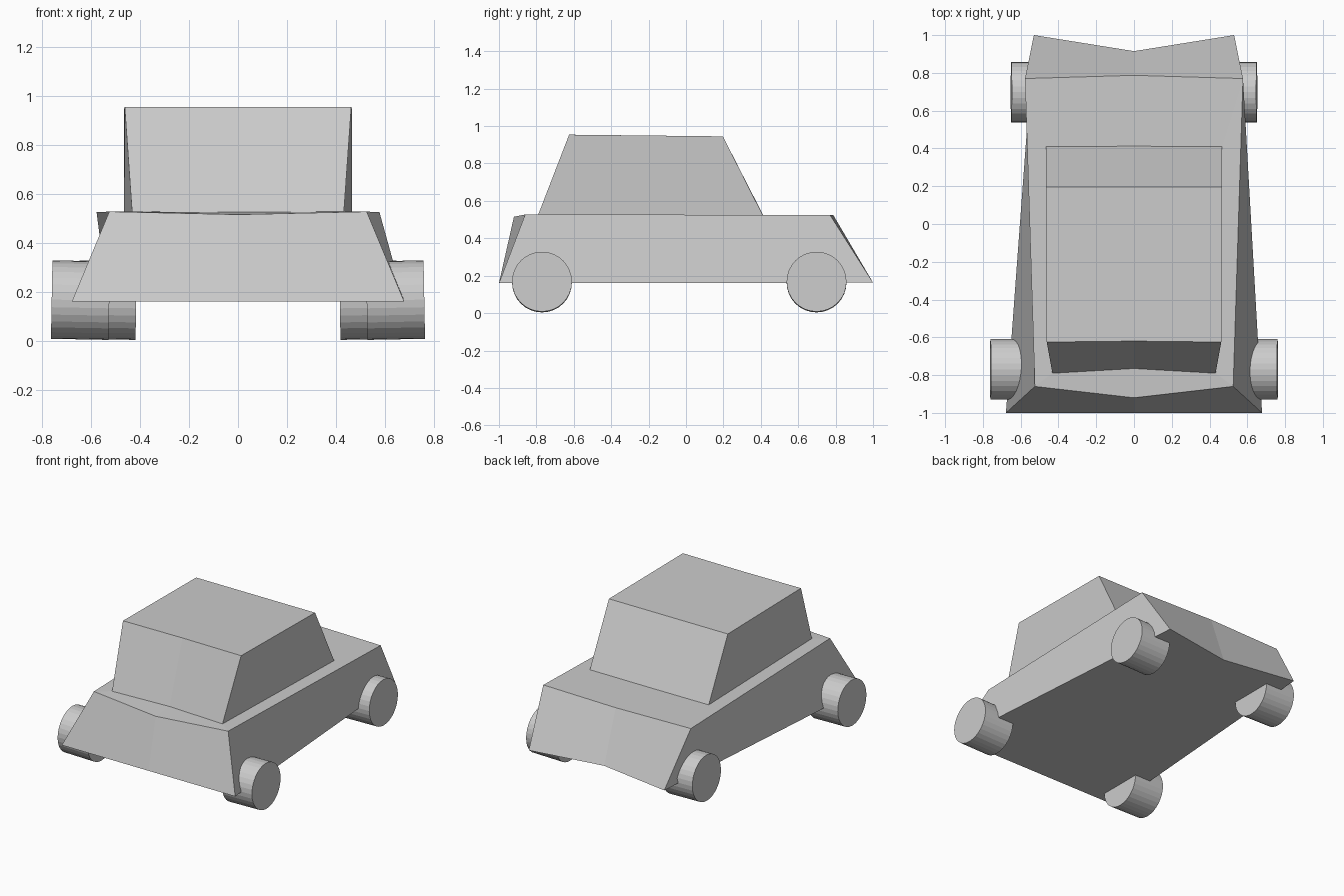
import bpy, bmesh, math
from mathutils import Matrix

if "Cube" in bpy.data.objects:
    bpy.data.objects.remove(bpy.data.objects["Cube"])


def ring(front_mid, front_corner, rear_corner, rear_mid):
    """Mirrored six-point outline: mids are (y, z), corners are (x, y, z)."""
    fx, fy, fz = front_corner
    rx, ry, rz = rear_corner
    return [(0, *front_mid), (fx, fy, fz), (rx, ry, rz),
            (0, *rear_mid), (-rx, ry, rz), (-fx, fy, fz)]


def loft(name, rings):
    """Skin a stack of outlines and cap both ends."""
    bm = bmesh.new()
    loops = [[bm.verts.new(p) for p in r] for r in rings]
    for low, high in zip(loops, loops[1:]):
        for i in range(6):
            j = (i + 1) % 6
            bm.faces.new((low[i], low[j], high[j], high[i]))
    for a, b, c, d, e, f in (loops[0], loops[-1]):
        bm.faces.new((a, b, c, d))
        bm.faces.new((a, d, e, f))
    bmesh.ops.recalc_face_normals(bm, faces=bm.faces)
    finish(name, bm)


def finish(name, bm):
    mesh = bpy.data.meshes.new(name)
    bm.to_mesh(mesh)
    bm.free()
    obj = bpy.data.objects.new(name, mesh)
    bpy.context.collection.objects.link(obj)
    return obj


# Car shell: sill, shoulder line, cabin base, roof
loft("car_body", [
    ring((-1.0, 0.16), (0.678, -1.0, 0.16), (0.53, 1.0, 0.163), (0.915, 0.163)),
    ring((-0.92, 0.515), (0.525, -0.86, 0.527), (0.577, 0.77, 0.525), (0.787, 0.525)),
    ring((-0.765, 0.525), (0.432, -0.79, 0.527), (0.465, 0.41, 0.525), (0.412, 0.525)),
    ring((-0.62, 0.954), (0.462, -0.625, 0.954), (0.465, 0.197, 0.945), (0.197, 0.945)),
])

# Wheels, slightly tilted outwards
for end, y, x in (("front", -0.77, 0.6425), ("rear", 0.698, 0.5325)):
    for side, s in (("right", 1), ("left", -1)):
        bm = bmesh.new()
        bmesh.ops.create_cone(bm, cap_ends=True, segments=32,
                              radius1=0.16, radius2=0.16, depth=0.235)
        wheel = finish(f"{end}_{side}_wheel", bm)
        wheel.matrix_world = (Matrix.Translation((s * x, y, 0.166))
                              @ Matrix.Rotation(s * (math.pi / 2 - 0.019), 4, 'Y'))
